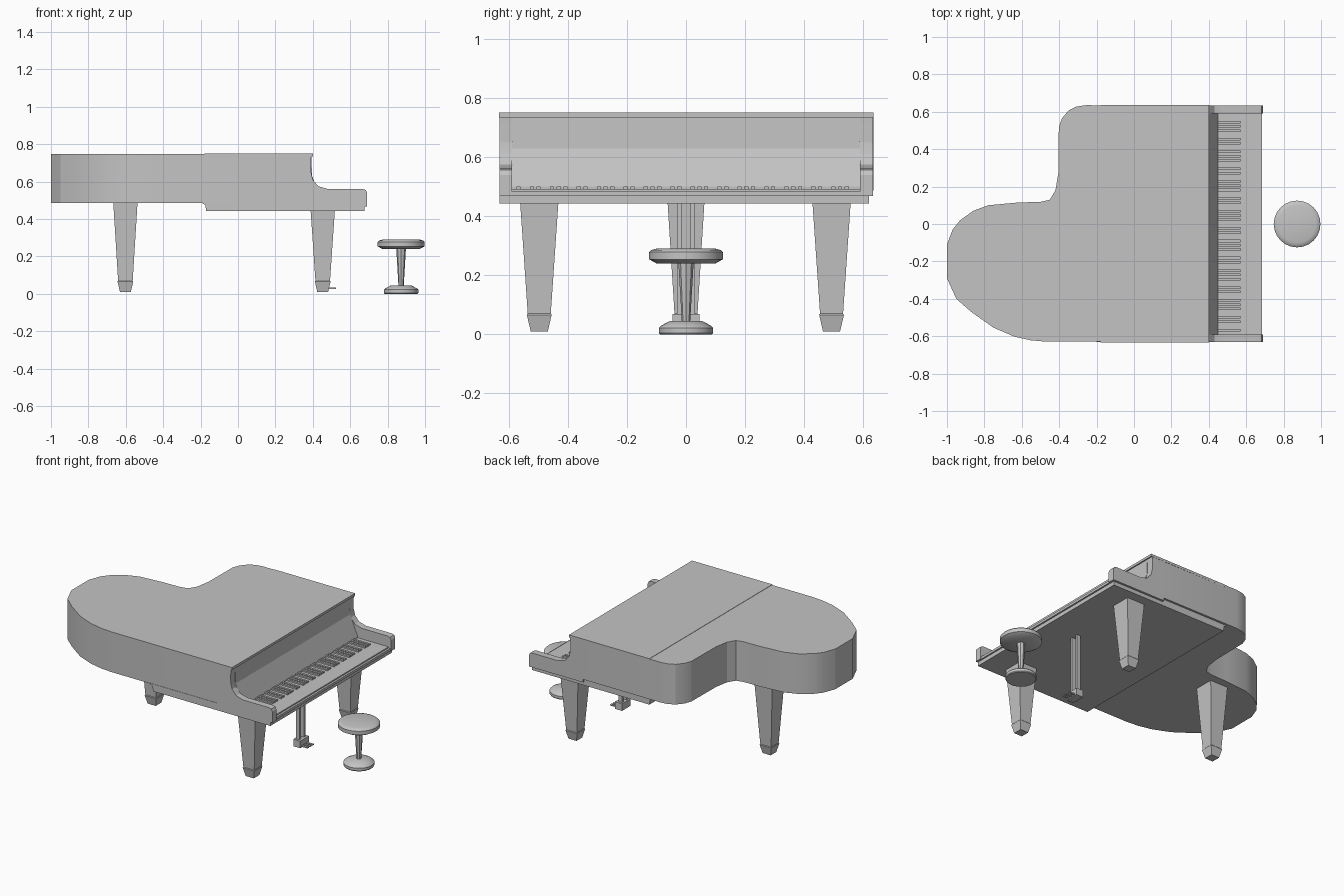
import bpy, bmesh, math
from mathutils import Vector

cube = bpy.data.objects.get("Cube")
if cube:
    bpy.data.objects.remove(cube, do_unlink=True)

grey = bpy.data.materials.new("plain grey")
grey.use_nodes = True
grey.diffuse_color = (0.55, 0.55, 0.55, 1)
grey.node_tree.nodes["Principled BSDF"].inputs["Base Color"].default_value = (0.55, 0.55, 0.55, 1)


def finish(name, bm, smooth=None):
    bmesh.ops.recalc_face_normals(bm, faces=bm.faces)
    mesh = bpy.data.meshes.new(name)
    bm.to_mesh(mesh)
    bm.free()
    mesh.materials.append(grey)
    obj = bpy.data.objects.new(name, mesh)
    bpy.context.collection.objects.link(obj)
    if smooth:
        bpy.ops.object.select_all(action='DESELECT')
        obj.select_set(True)
        bpy.context.view_layer.objects.active = obj
        bpy.ops.object.shade_smooth_by_angle(angle=math.radians(smooth))
    return obj


def extrude(bm, points, offset):
    face = bm.faces.new([bm.verts.new(p) for p in points])
    new = bmesh.ops.extrude_face_region(bm, geom=[face])["geom"]
    bmesh.ops.translate(bm, vec=offset, verts=[v for v in new if isinstance(v, bmesh.types.BMVert)])


def plan(name, outline, z0, z1, smooth=None):
    """Slab from an xy outline."""
    bm = bmesh.new()
    extrude(bm, [(x, y, z0) for x, y in outline], Vector((0, 0, z1 - z0)))
    return finish(name, bm, smooth)


def side(name, profile, y0, y1, smooth=None):
    """Bar running along y from an xz profile."""
    bm = bmesh.new()
    extrude(bm, [(x, y0, z) for x, z in profile], Vector((0, y1 - y0, 0)))
    return finish(name, bm, smooth)


def box(bm, x0, x1, y0, y1, z0, z1):
    extrude(bm, [(x0, y0, z0), (x1, y0, z0), (x1, y1, z0), (x0, y1, z0)], Vector((0, 0, z1 - z0)))


def rings(name, x, y, profile, sides, turn=0, smooth=None):
    """Stacked rings of (radius, z) with closed ends."""
    bm = bmesh.new()
    loops = []
    for r, z in profile:
        angles = [turn + math.tau * i / sides for i in range(sides)]
        loops.append([bm.verts.new((x + r * math.cos(a), y + r * math.sin(a), z)) for a in angles])
    for low, high in zip(loops, loops[1:]):
        for i in range(sides):
            j = (i + 1) % sides
            bm.faces.new((low[i], low[j], high[j], high[i]))
    bm.faces.new(loops[0])
    bm.faces.new(loops[-1])
    return finish(name, bm, smooth)


# Curved case with the bent side and rounded tail
outline = [(0.39, 0.633), (-0.26, 0.635), (-0.31, 0.627), (-0.35, 0.607), (-0.385, 0.565),
           (-0.402, 0.52), (-0.405, 0.27), (-0.42, 0.18), (-0.45, 0.13), (-0.5, 0.118),
           (-0.62, 0.115), (-0.78, 0.1), (-0.86, 0.07), (-0.93, 0.02), (-0.97, -0.03),
           (-1, -0.11), (-1, -0.29), (-0.95, -0.4), (-0.87, -0.47), (-0.75, -0.555),
           (-0.64, -0.602), (-0.55, -0.622), (-0.47, -0.629), (0.39, -0.629)]
plan("case", outline, 0.487, 0.749, 20)

# Front flap of the lid
plan("front_lid", [(-0.18, -0.633), (0.4, -0.633), (0.4, 0.635), (-0.18, 0.635)], 0.735, 0.751)

# Underframe carrying the keys
side("key_bed", [(-0.2, 0.49), (-0.175, 0.475), (-0.17, 0.443), (0.675, 0.443),
                 (0.675, 0.472), (0.4, 0.49)], -0.631, 0.62)

# Scrolled cheeks at both ends of the keyboard
cheek = [(0.3, 0.74), (0.392, 0.74), (0.388, 0.66), (0.4, 0.61), (0.43, 0.575), (0.48, 0.561),
         (0.665, 0.561), (0.682, 0.556), (0.69, 0.54), (0.69, 0.468), (0.3, 0.468)]
side("right_cheek", cheek, -0.632, -0.59, 25)
side("left_cheek", cheek, 0.59, 0.634, 25)

# Fallboard behind the keys
side("fallboard", [(0.37, 0.737), (0.392, 0.737), (0.396, 0.63), (0.45, 0.5), (0.45, 0.48), (0.37, 0.48)],
     -0.59, 0.59)

# Key block and front rail
bm = bmesh.new()
box(bm, 0.4, 0.672, -0.59, 0.59, 0.465, 0.492)
box(bm, 0.66, 0.685, -0.59, 0.59, 0.468, 0.484)
finish("white_keys", bm)

# Raised keys in groups of two and three
bm = bmesh.new()
pitch = 1.18 / 52
for i in range(51):
    if i % 7 in (0, 2, 3, 5, 6):
        y = -0.59 + (i + 1) * pitch
        box(bm, 0.44, 0.57, y - 0.007, y + 0.007, 0.49, 0.501)
finish("black_keys", bm)

# Tapered square legs with block feet
root2 = math.sqrt(2)
for name, x, y in (("right_leg", 0.453, -0.497), ("left_leg", 0.453, 0.493), ("tail_leg", -0.602, 0.0)):
    shape = [(0.029, 0.01), (0.042, 0.066), (0.039, 0.07), (0.065, 0.49 if x < 0 else 0.45)]
    rings(name, x, y, [(r * root2, z) for r, z in shape], 4, math.pi / 4)

# Pedal frame: two posts, a box and pedals
bm = bmesh.new()
for y in (-0.023, 0.023):
    box(bm, 0.44, 0.465, y - 0.008, y + 0.008, 0.05, 0.45)
box(bm, 0.43, 0.48, -0.045, 0.045, 0.022, 0.068)
for y in (-0.025, 0, 0.025):
    box(bm, 0.475, 0.525, y - 0.007, y + 0.007, 0.027, 0.034)
finish("pedal_frame", bm)

# Round stool
rings("stool_base", 0.872, 0, [(0.088, 0), (0.092, 0.005), (0.092, 0.022), (0.086, 0.028), (0.055, 0.045)],
      24, 0, 35)
rings("stool_post", 0.872, 0, [(0.014, 0.04), (0.026, 0.245)], 8)
rings("stool_seat", 0.872, 0, [(0.1, 0.24), (0.125, 0.254), (0.125, 0.278), (0.118, 0.285), (0.1, 0.29)],
      24, 0, 35)
